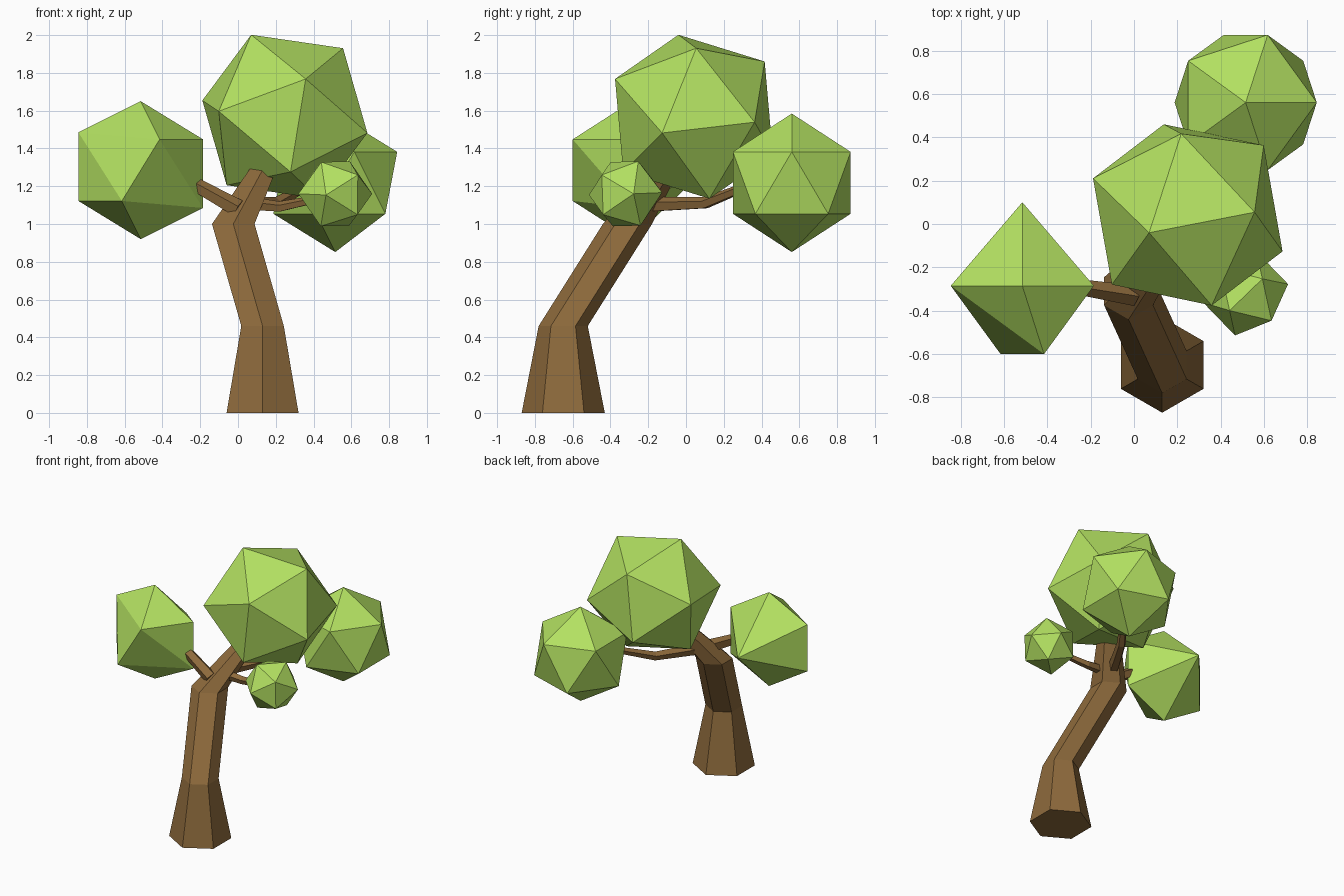
import bpy, bmesh, math
from mathutils import Vector

if "Cube" in bpy.data.objects:
    bpy.data.objects.remove(bpy.data.objects["Cube"])


def material(name, rgb):
    m = bpy.data.materials.new(name)
    m.diffuse_color = (*rgb, 1)
    m.use_nodes = True
    m.node_tree.nodes["Principled BSDF"].inputs["Base Color"].default_value = m.diffuse_color
    return m


BARK = material("bark", (0.27, 0.145, 0.045))
LEAF = material("leaf", (0.45, 0.75, 0.12))


def finish(name, bm, mat):
    bmesh.ops.recalc_face_normals(bm, faces=bm.faces[:])
    me = bpy.data.meshes.new(name)
    bm.to_mesh(me)
    bm.free()
    me.materials.append(mat)
    ob = bpy.data.objects.new(name, me)
    bpy.context.collection.objects.link(ob)
    return ob


def limb(name, path, sides, level=False):
    """Loft polygon rings along (x, y, z, radius); level keeps rings horizontal."""
    bm = bmesh.new()
    pts = [Vector(p[:3]) for p in path]
    rings = []
    for i, p in enumerate(pts):
        u, v = Vector((1, 0, 0)), Vector((0, 1, 0))
        if not level:
            t = (pts[min(i + 1, len(pts) - 1)] - pts[max(i - 1, 0)]).normalized()
            u = t.cross(Vector((0, 0, 1))).normalized()
            v = u.cross(t)
        ring = []
        for k in range(sides):
            a = math.pi / 2 + math.tau * k / sides
            ring.append(bm.verts.new(p + path[i][3] * (math.cos(a) * u + math.sin(a) * v)))
        rings.append(ring)
    for lo, hi in zip(rings, rings[1:]):
        for k in range(sides):
            n = (k + 1) % sides
            bm.faces.new((lo[k], lo[n], hi[n], hi[k]))
    bm.faces.new(rings[0])
    bm.faces.new(rings[-1])
    return finish(name, bm, BARK)


def hull(name, center, offsets):
    bm = bmesh.new()
    for o in offsets:
        bm.verts.new(Vector(center) + Vector(o))
    bmesh.ops.convex_hull(bm, input=bm.verts[:])
    return finish(name, bm, LEAF)


def foliage(name, center, radius, pole, neighbour):
    """Icosahedron oriented by one vertex direction and an adjacent one."""
    a = Vector(pole).normalized()
    u = Vector(neighbour)
    u = (u - a * u.dot(a)).normalized()
    v = a.cross(u)
    s = 1 / math.sqrt(5)
    dirs = [a] + [s * a + 2 * s * (math.cos(t) * u + math.sin(t) * v)
                  for t in (math.tau * k / 5 for k in range(5))]
    return hull(name, center, [sign * radius * d for d in dirs for sign in (1, -1)])


# Leaning hexagonal trunk, running up into the crown
limb("trunk", [(0.13, -0.65, 0, 0.22), (0.13, -0.65, 0.46, 0.13),
               (-0.025, -0.31, 1.0, 0.13), (0.17, -0.07, 1.36, 0.07)], 6, level=True)

# Branches
limb("left_branch", [(0.0, -0.33, 1.08, 0.05), (-0.32, -0.28, 1.26, 0.035)], 5)
limb("back_branch", [(0.0, -0.24, 1.10, 0.045), (0.2, 0.1, 1.11, 0.033),
                     (0.45, 0.45, 1.25, 0.02)], 5)
limb("right_branch", [(0.02, -0.26, 1.11, 0.04), (0.22, -0.25, 1.09, 0.03),
                      (0.46, -0.31, 1.14, 0.02)], 5)

# Regular foliage clumps
foliage("crown", (0.248, 0.042, 1.568), 0.476, (-0.178, -0.082, 0.433), (0.312, 0.013, 0.363))
foliage("back_foliage", (0.515, 0.56, 1.218), 0.3665, (0, 0, 1), (1, 0, 0))
foliage("right_foliage", (0.515, -0.32, 1.16), 0.2, (-0.075, -0.08, 0.17), (0.095, 0.085, 0.165))

# Left clump: simplified ball with nine corners
hull("left_foliage", (-0.515, -0.285, 1.285),
     [(0, 0, 0.365), (0, 0, -0.365), (0.33, 0, 0.163), (0.33, 0, -0.2),
      (-0.33, 0, 0.2), (-0.33, 0, -0.163), (0.1, -0.315, 0.163),
      (-0.1, -0.315, -0.163), (0, 0.385, 0)])
